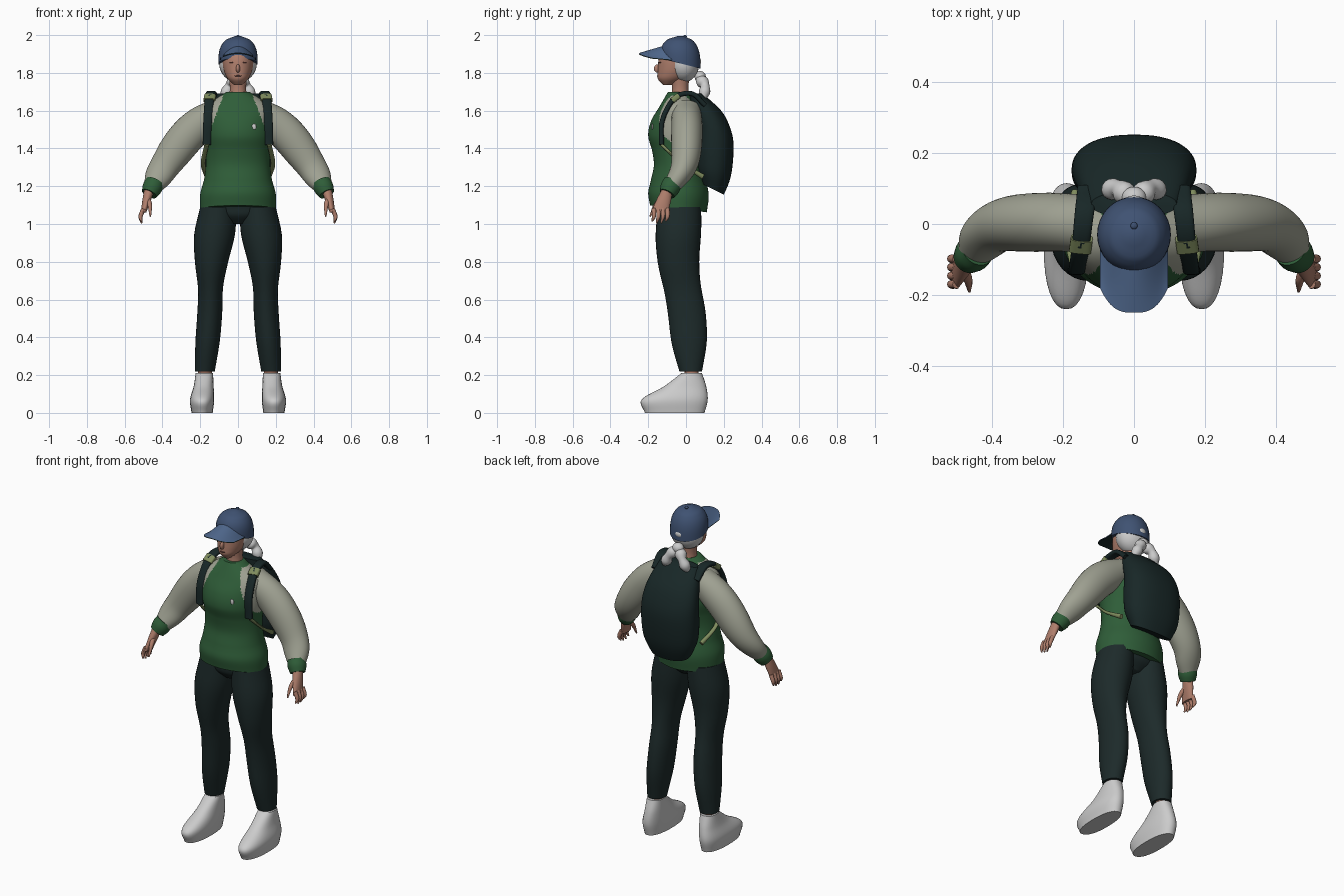
import bpy, bmesh, math
from mathutils import Vector

if "Cube" in bpy.data.objects:
    bpy.data.objects.remove(bpy.data.objects["Cube"])


def material(name, *rgb):
    mat = bpy.data.materials.new(name)
    mat.use_nodes = True
    mat.diffuse_color = (*rgb, 1)
    shader = mat.node_tree.nodes["Principled BSDF"]
    shader.inputs["Base Color"].default_value = (*rgb, 1)
    return mat


green = material("sweater green", .028, .11, .04)
beige = material("sleeve beige", .35, .36, .29)
trouser = material("trouser black green", .012, .023, .023)
pack = material("pack dark green", .009, .02, .02)
blue = material("cap blue", .05, .085, .17)
light_blue = material("brim blue", .08, .14, .27)
skin = material("skin", .43, .21, .15)
pale = material("pale grey", .6, .6, .6)
olive = material("strap olive", .21, .26, .11)
brown = material("face brown", .15, .06, .05)


def finish(name, bm, mats, mirror=False):
    """Turn a bmesh into a shaded object, optionally mirrored across x."""
    bmesh.ops.recalc_face_normals(bm, faces=bm.faces)
    mesh = bpy.data.meshes.new(name)
    bm.to_mesh(mesh)
    bm.free()
    obj = bpy.data.objects.new(name, mesh)
    bpy.context.collection.objects.link(obj)
    for mat in mats:
        mesh.materials.append(mat)
    bpy.ops.object.select_all(action='DESELECT')
    obj.select_set(True)
    bpy.context.view_layer.objects.active = obj
    bpy.ops.object.shade_smooth_by_angle(angle=math.radians(45))
    if mirror:
        modifier = obj.modifiers.new("both sides", 'MIRROR')
        modifier.use_mirror_merge = False


def sample(values, t):
    """Smooth value at t from 0 to 1 through evenly spaced keys."""
    last = len(values) - 1
    if last == 0:
        return values[0]
    i = min(int(t * last), last - 1)
    f = t * last - i
    b, c = values[i], values[i + 1]
    a = values[i - 1] if i > 0 else b * 2 - c
    d = values[i + 2] if i + 2 <= last else c * 2 - b
    return b + (c - a) * (f / 2) + (a * 2 - b * 5 + c * 4 - d) * (f * f / 2) \
        + (b * 3 - a - c * 3 + d) * (f ** 3 / 2)


def loft(name, mats, path, widths, depths=None, mirror=False, follow=False,
         segs=32, rings=24, power=2, rule=None, bend=None):
    """Skin rounded sections along a path; they stay level or follow it."""
    path = [Vector(point) for point in path]
    centres = [sample(path, i / rings) for i in range(rings + 1)]
    bm = bmesh.new()
    loops = []
    for i, centre in enumerate(centres):
        width = sample(widths, i / rings)
        depth = sample(depths or widths, i / rings)
        u, v = Vector((1, 0, 0)), Vector((0, 1, 0))
        if follow:
            ahead, behind = centres[min(i + 1, rings)], centres[max(i - 1, 0)]
            tangent = (ahead - behind).normalized()
            u = (u - tangent * tangent.x).normalized()
            v = tangent.cross(u)
        loop = []
        for k in range(segs):
            angle = math.tau * k / segs
            c, s = math.cos(angle), math.sin(angle)
            c = math.copysign(abs(c) ** (2 / power), c)
            s = math.copysign(abs(s) ** (2 / power), s)
            co = centre + u * c * width + v * s * depth
            if bend:
                co.z += bend(co)
            loop.append(bm.verts.new(co))
        loops.append(loop)
    for low, high in zip(loops, loops[1:]):
        for k in range(segs):
            bm.faces.new((low[k - 1], low[k], high[k], high[k - 1]))
    bm.faces.new(loops[0])
    bm.faces.new(loops[-1])
    if rule:
        for face in bm.faces:
            face.material_index = rule(face.calc_center_median())
    finish(name, bm, mats, mirror)


def ball(name, mat, place, size, mirror=False):
    bm = bmesh.new()
    bmesh.ops.create_uvsphere(bm, u_segments=24, v_segments=16, radius=1)
    bmesh.ops.scale(bm, vec=size, verts=bm.verts)
    bmesh.ops.translate(bm, vec=place, verts=bm.verts)
    finish(name, bm, [mat], mirror)


# Sweater: raglan shoulders are picked out by a sloping line, the hem dips behind
def raglan(centre):
    slope = .07 + (1.7 - centre.z) * .38
    return int(1.42 < centre.z < 1.68 and abs(centre.x) > slope)


def hem_dip(co):
    return -(co.y + .04) * max(0, 1.2 - co.z)


loft("sweater", [green, beige], [(0, -.04, 1.08), (0, -.04, 1.7)],
     [.2, .2, .18, .17, .17, .18, .18, .17, .06],
     [.15, .16, .145, .13, .14, .16, .145, .1, .055],
     segs=128, rings=96, rule=raglan, bend=hem_dip)
ball("chest_patch", pale, (.085, -.178, 1.515), (.012, .005, .016))

# Sleeves and cuffs
loft("sleeve", [beige], [(.1, 0, 1.6), (.255, .005, 1.48), (.385, -.01, 1.31), (.46, -.09, 1.18)],
     [.07, .09, .095, .092, .08, .07, .04], [.08, .08, .04], mirror=True, follow=True)
loft("cuff", [green], [(.44, -.07, 1.22), (.47, -.1, 1.16)], [.05, .052, .042],
     mirror=True, follow=True, rings=8)

# Hands
loft("palm", [skin], [(.47, -.1, 1.18), (.5, -.14, 1.06)], [.027, .022, .014],
     [.03, .04, .044], mirror=True, segs=20, rings=10)
for i, label in enumerate(["index", "middle", "ring", "little"]):
    y = -.17 + .024 * i
    tip = 1 + .01 * abs(i - 1.5)
    loft(label + "_finger", [skin], [(.5, y, 1.08), (.516, y, 1.04), (.51, y - .01, tip)],
         [.012, .011, .004], mirror=True, follow=True, segs=12, rings=8)
loft("thumb", [skin], [(.48, -.12, 1.14), (.467, -.16, 1.1), (.464, -.19, 1.04)],
     [.015, .012, .004], mirror=True, follow=True, segs=12, rings=8)

# Trousers
loft("trouser_seat", [trouser], [(0, -.036, 1.13), (0, -.036, 1)],
     [.17, .18, .15, .06], [.12, .11, .1, .06])
loft("trouser_leg", [trouser],
     [(.105, -.035, 1.09), (.14, -.04, .8), (.15, .005, .52), (.175, .025, .22)],
     [.095, .108, .088, .066, .066, .064, .052], [.115, .12, .11, .1, .1, .093, .06],
     mirror=True)

# Ankles and shoes
loft("ankle", [skin], [(.175, .03, .15), (.175, .03, .26)], [.037], mirror=True, rings=2)
loft("shoe", [pale], [(.19, -.06, 0), (.19, -.06, .07), (.182, -.005, .14), (.178, .03, .21)],
     [.056, .064, .053, .046], [.158, .175, .112, .055], mirror=True, power=2.3)

# Neck, head and face
loft("neck", [skin], [(0, -.03, 1.65), (0, -.03, 1.79)], [.05, .043, .05], rings=10)
loft("head", [skin], [(0, -.1, 1.735), (0, -.06, 1.8), (0, -.04, 1.87), (0, -.03, 1.93)],
     [.02, .054, .071, .08, .083, .078, .07], [.02, .07, .09, .1, .105, .1, .08])
ball("nose", skin, (0, -.15, 1.823), (.011, .02, .022))
ball("eye", brown, (.033, -.136, 1.855), (.013, .006, .004), mirror=True)
ball("lips", brown, (0, -.148, 1.784), (.018, .007, .004))

# Hair with two low tails
ball("hair", pale, (0, -.012, 1.85), (.1, .082, .1))
ball("hair_knot", pale, (0, .075, 1.78), (.034, .03, .03))
ball("hair_opening", pale, (0, .068, 1.86), (.024, .012, .018))
loft("hair_tail", [pale], [(.01, .07, 1.77), (.045, .1, 1.73), (.08, .09, 1.66)],
     [.022, .033, .024, .03, .012], mirror=True, follow=True, segs=16)

# Cap crown: a domed profile whose rim rises towards the front
dome = [math.sqrt(1.02 - (i / 8) ** 3) for i in range(9)]
loft("cap_crown", [blue], [(0, -.03, 1.85), (0, -.03, 1.995)],
     [.103 * r for r in dome], [.106 * r for r in dome],
     bend=lambda co: (co.y + .03) * (co.z - 2) * 1.7)
ball("cap_button", blue, (0, -.005, 1.993), (.01, .01, .007))


# Cap brim: an arched sheet rounded at the front, with a dark lining
def brim_sheet(name, mat, drop, across=20, along=6):
    bm = bmesh.new()
    grid = []
    for i in range(across + 1):
        s = 2 * i / across - 1
        root = -.03 - .1 * math.sqrt(1 - .85 * s * s)
        edge = -.25 + .07 * abs(s) ** 3
        row = []
        for j in range(along + 1):
            t = j / along
            arch = s * s * (.07 - .045 * t)
            place = (.096 * s, root + (edge - root) * t, 1.94 - .035 * t - arch - drop)
            row.append(bm.verts.new(place))
        grid.append(row)
    for a, b in zip(grid, grid[1:]):
        for j in range(along):
            bm.faces.new((a[j], b[j], b[j + 1], a[j + 1]))
    finish(name, bm, [mat])


brim_sheet("cap_brim", light_blue, 0)
brim_sheet("brim_lining", pack, .005)


# Backpack with a slanted base
def base_slant(co):
    return -(co.y - .13) * min(.5, max(0, 1.32 - co.z) * 4)


loft("backpack", [pack], [(0, .14, 1.19), (0, .15, 1.35), (0, .14, 1.52), (0, .055, 1.69)],
     [.13, .165, .175, .175, .168, .15, .12], [.06, .09, .1, .1, .09, .08, .035],
     segs=48, power=2.3, bend=base_slant)

# Shoulder straps, buckles and lower webbing
loft("shoulder_strap", [pack],
     [(.13, .1, 1.63), (.14, .03, 1.69), (.15, -.06, 1.667), (.16, -.125, 1.55),
      (.165, -.13, 1.42)],
     [.029, .025, .022], [.013], mirror=True, follow=True, power=3)
loft("strap_buckle", [olive], [(.147, -.04, 1.678), (.152, -.075, 1.652)], [.031], [.016],
     mirror=True, follow=True, power=4, rings=4)
loft("lower_webbing", [olive], [(.166, -.13, 1.42), (.185, -.02, 1.32), (.165, .09, 1.25)],
     [.012], [.008, .008, .014], mirror=True, follow=True, segs=12)
